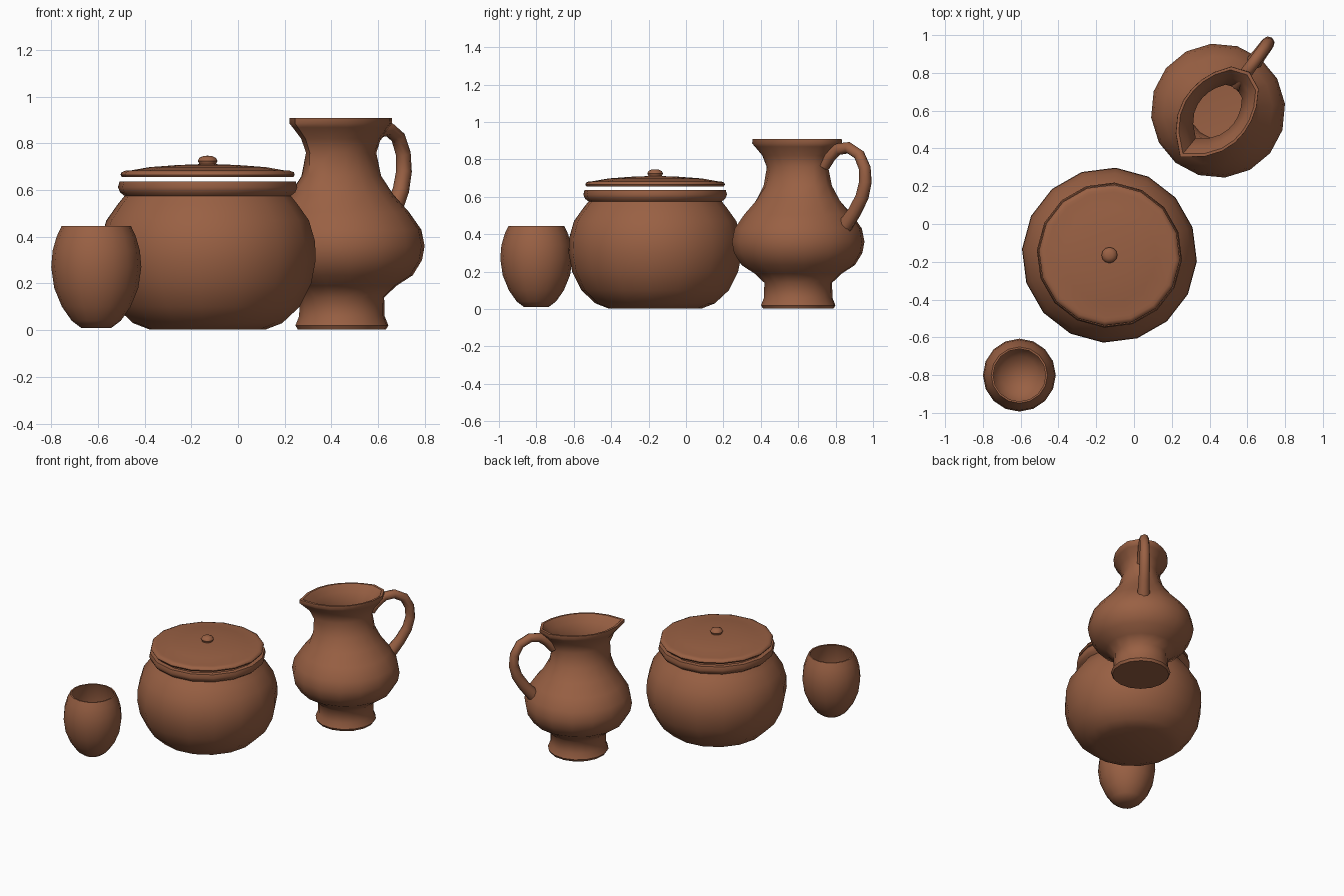
import bpy, bmesh, math

if "Cube" in bpy.data.objects:
    bpy.data.objects.remove(bpy.data.objects["Cube"])

clay = bpy.data.materials.new("brown_clay")
clay.diffuse_color = (0.32, 0.118, 0.057, 1)
clay.use_nodes = True
clay.node_tree.nodes["Principled BSDF"].inputs["Base Color"].default_value = clay.diffuse_color


def finish(ob, angle=50):
    ob.data.materials.clear()
    ob.data.materials.append(clay)
    bpy.ops.object.select_all(action='DESELECT')
    ob.select_set(True)
    bpy.context.view_layer.objects.active = ob
    bpy.ops.object.shade_smooth_by_angle(angle=math.radians(angle))


def lathe(name, center, profile, sides=16, phase=0.0, shape=None):
    """Spin (radius, z[, weight]) rings; radius 0 at an end becomes a single pole.
    weight blends the circle into the shape given by shape(angle offset)."""
    bm = bmesh.new()
    rings = []
    for p in profile:
        r, z = p[0], p[1]
        w = p[2] if len(p) > 2 else 0
        if r == 0:
            rings.append([bm.verts.new((0, 0, z))] * sides)
            continue
        ring = []
        for i in range(sides):
            d = 2 * math.pi * i / sides
            k = 1 + w * (shape(d) - 1) if shape else 1
            a = d + math.radians(phase)
            ring.append(bm.verts.new((r * k * math.cos(a), r * k * math.sin(a), z)))
        rings.append(ring)
    for a, b in zip(rings, rings[1:]):
        for i in range(sides):
            j = (i + 1) % sides
            quad = [a[i], a[j], b[j], b[i]]
            bm.faces.new(list(dict.fromkeys(quad)))
    bmesh.ops.recalc_face_normals(bm, faces=bm.faces)
    me = bpy.data.meshes.new(name)
    bm.to_mesh(me)
    bm.free()
    ob = bpy.data.objects.new(name, me)
    bpy.context.collection.objects.link(ob)
    ob.location = (center[0], center[1], 0)
    finish(ob)
    return ob


# Cup: egg-shaped outside, hollow inside
lathe("cup", (-0.607, -0.80), [
    (0, 0.01), (0.065, 0.01), (0.105, 0.04), (0.147, 0.10), (0.18, 0.18),
    (0.193, 0.27), (0.187, 0.34), (0.17, 0.40), (0.149, 0.445), (0.139, 0.445),
    (0.158, 0.39), (0.174, 0.27), (0.155, 0.15), (0.10, 0.06), (0, 0.035)])

# Cooking pot: wide belly with a rolled rim
POT = (-0.13, -0.165)
lathe("pot", POT, [
    (0, 0.003), (0.25, 0.003), (0.32, 0.03), (0.395, 0.10), (0.445, 0.20),
    (0.464, 0.30), (0.461, 0.38), (0.435, 0.47), (0.385, 0.54), (0.357, 0.575),
    (0.376, 0.59), (0.385, 0.612), (0.378, 0.637), (0.345, 0.637), (0.33, 0.57),
    (0.40, 0.46), (0.43, 0.32), (0.40, 0.15), (0.30, 0.05), (0, 0.035)], phase=-4)

# Lid: shallow dome with a raised edge, and a knob
lathe("lid", POT, [
    (0, 0.668), (0.30, 0.66), (0.368, 0.655), (0.374, 0.665), (0.370, 0.676),
    (0.352, 0.683), (0.335, 0.683), (0.25, 0.698), (0.13, 0.707), (0, 0.712)], phase=-4)
lathe("lid_knob", POT, [
    (0, 0.70), (0.036, 0.70), (0.037, 0.715), (0.042, 0.724), (0.035, 0.738),
    (0.018, 0.746), (0, 0.747)], sides=12)

# Jug: round body turning into a teardrop mouth with a spout
MOUTH = [1.47, 1.18, 1.0, 0.89, 0.84, 0.86, 0.95, 1.13, 1.22]


def teardrop(d):
    return MOUTH[round(min(d, 2 * math.pi - d) / (math.pi / 8))]


JUG = (0.445, 0.60)
lathe("jug", JUG, [
    (0, 0.003), (0.19, 0.003), (0.2, 0.02), (0.184, 0.06), (0.182, 0.14),
    (0.235, 0.19), (0.305, 0.235), (0.345, 0.30), (0.356, 0.36), (0.342, 0.43),
    (0.29, 0.505, 0.05), (0.225, 0.58, 0.25), (0.174, 0.66, 0.6), (0.148, 0.76, 1),
    (0.168, 0.82, 1), (0.203, 0.868, 1), (0.216, 0.885, 1), (0.215, 0.908, 1),
    (0.20, 0.908, 1), (0.165, 0.86, 1), (0.127, 0.77, 1), (0.15, 0.66, 0.6),
    (0.265, 0.50), (0.325, 0.37), (0.29, 0.25), (0.17, 0.16), (0.15, 0.05),
    (0, 0.04)], phase=230.8, shape=teardrop)

# Jug handle: bent tube opposite the spout, (reach, z, thickness)
path = [(0.17, 0.765, 1.0), (0.21, 0.815, 1.0), (0.265, 0.855, 0.95), (0.335, 0.862, 0.92),
        (0.405, 0.825, 0.92), (0.442, 0.755, 0.95), (0.447, 0.68, 1.0), (0.425, 0.60, 1.05),
        (0.375, 0.52, 1.1), (0.29, 0.42, 1.3)]
cu = bpy.data.curves.new("jug_handle", 'CURVE')
cu.dimensions = '3D'
cu.bevel_depth = 0.034
cu.bevel_resolution = 2
cu.use_fill_caps = True
sp = cu.splines.new('POLY')
sp.points.add(len(path) - 1)
ang = math.radians(53.5)
for pt, (r, z, t) in zip(sp.points, path):
    pt.co = (JUG[0] + r * math.cos(ang), JUG[1] + r * math.sin(ang), z, 1)
    pt.radius = t
handle = bpy.data.objects.new("jug_handle", cu)
bpy.context.collection.objects.link(handle)
bpy.ops.object.select_all(action='DESELECT')
handle.select_set(True)
bpy.context.view_layer.objects.active = handle
bpy.ops.object.convert(target='MESH')
finish(bpy.context.view_layer.objects.active, 60)
